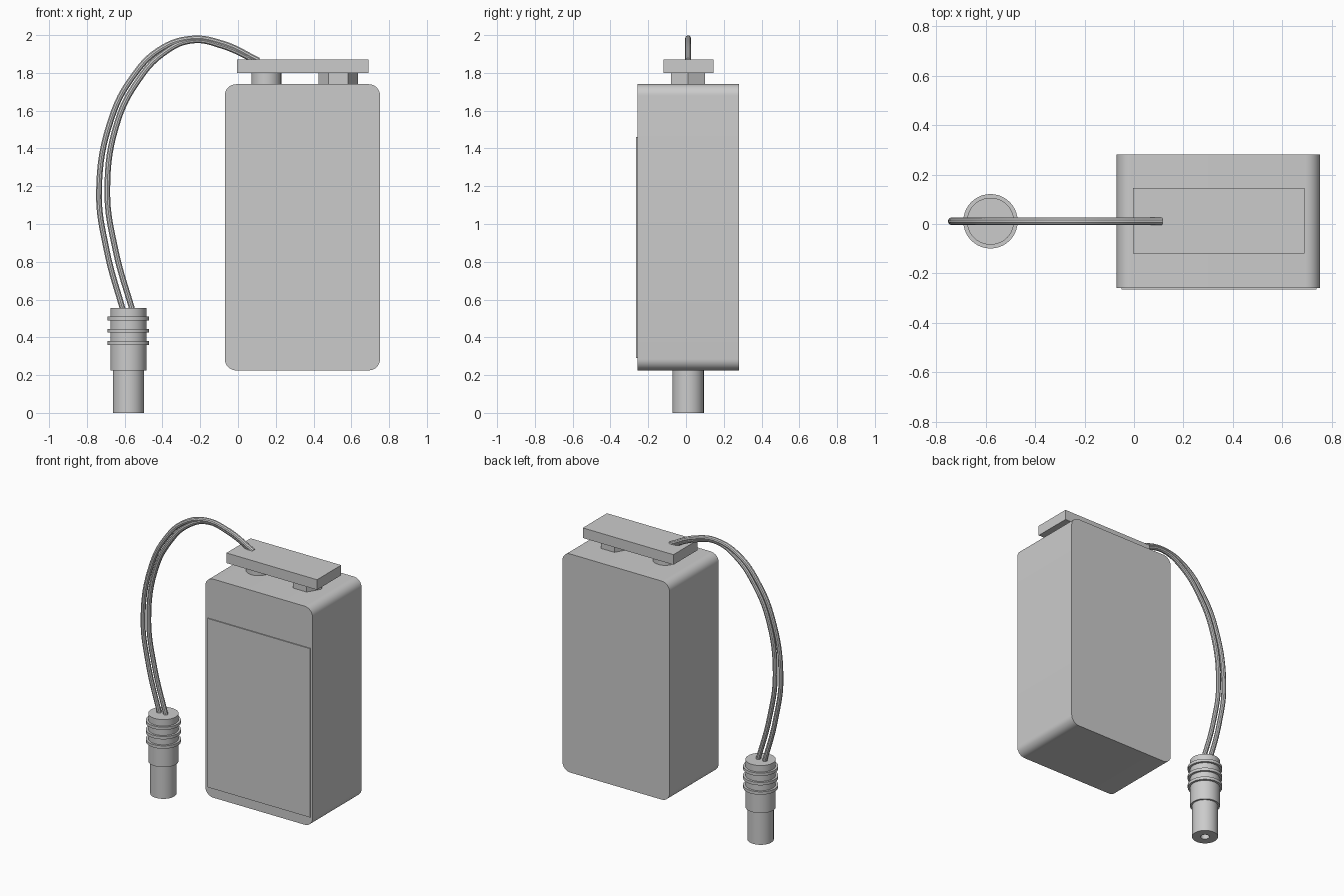
import bpy, bmesh, math

if "Cube" in bpy.data.objects:
    bpy.data.objects.remove(bpy.data.objects["Cube"])

grey = bpy.data.materials.new("plain_grey")
grey.diffuse_color = (0.6, 0.6, 0.6, 1)
grey.use_nodes = True
grey.node_tree.nodes["Principled BSDF"].inputs["Base Color"].default_value = grey.diffuse_color
AXIS_Y = 0.011  # shared depth of clip, wires and plug


def finish(name, bm, smooth=False):
    bmesh.ops.recalc_face_normals(bm, faces=bm.faces)
    me = bpy.data.meshes.new(name)
    bm.to_mesh(me)
    bm.free()
    ob = bpy.data.objects.new(name, me)
    bpy.context.collection.objects.link(ob)
    me.materials.append(grey)
    if smooth:
        smooth_shade(ob)
    return ob


def smooth_shade(ob):
    bpy.ops.object.select_all(action='DESELECT')
    ob.select_set(True)
    bpy.context.view_layer.objects.active = ob
    bpy.ops.object.shade_smooth_by_angle(angle=math.radians(35))


def box(name, lo, hi):
    bm = bmesh.new()
    bmesh.ops.create_cube(bm, size=1)
    for v in bm.verts:
        v.co = [(a + b) / 2 + c * (b - a) for a, b, c in zip(lo, hi, v.co)]
    return finish(name, bm)


def rounded_slab(name, x0, x1, z0, z1, y0, y1, r, steps=8):
    """Rounded rectangle in XZ, extruded along Y."""
    bm = bmesh.new()
    corners = [(x1 - r, z1 - r), (x0 + r, z1 - r), (x0 + r, z0 + r), (x1 - r, z0 + r)]
    pts = []
    for i, (cx, cz) in enumerate(corners):
        for s in range(steps + 1):
            a = math.pi / 2 * (i + s / steps)
            pts.append(bm.verts.new((cx + r * math.cos(a), y0, cz + r * math.sin(a))))
    face = bm.faces.new(pts)
    new = bmesh.ops.extrude_face_region(bm, geom=[face], use_keep_orig=True)["geom"]
    for v in new:
        if isinstance(v, bmesh.types.BMVert):
            v.co.y = y1
    return finish(name, bm, True)


def lathe(name, profile, cx, cy, sides):
    """Turn an (r, z) profile around a vertical axis."""
    bm = bmesh.new()
    vs = [bm.verts.new((r, 0, z)) for r, z in profile]
    es = [bm.edges.new(p) for p in zip(vs, vs[1:])]
    bmesh.ops.spin(bm, geom=vs + es, cent=(0, 0, 0), axis=(0, 0, 1),
                   angle=math.tau, steps=sides, use_merge=True)
    bmesh.ops.remove_doubles(bm, verts=bm.verts, dist=1e-5)
    bmesh.ops.translate(bm, verts=bm.verts, vec=(cx, cy, 0))
    return finish(name, bm, True)


def wire(name, pts, radius):
    cu = bpy.data.curves.new(name, 'CURVE')
    cu.dimensions = '3D'
    cu.bevel_depth = radius
    cu.bevel_resolution = 3
    cu.resolution_u = 8
    cu.use_fill_caps = True
    sp = cu.splines.new('BEZIER')
    sp.bezier_points.add(len(pts) - 1)
    for p, (x, z) in zip(sp.bezier_points, pts):
        p.co = (x, AXIS_Y, z)
        p.handle_left_type = p.handle_right_type = 'AUTO'
    ob = bpy.data.objects.new(name, cu)
    bpy.context.collection.objects.link(ob)
    cu.materials.append(grey)
    bpy.ops.object.select_all(action='DESELECT')
    ob.select_set(True)
    bpy.context.view_layer.objects.active = ob
    bpy.ops.object.convert(target='MESH')
    smooth_shade(bpy.context.object)


# Battery body and thin front label
rounded_slab("battery_body", -0.07, 0.752, 0.225, 1.74, -0.258, 0.28, 0.06)
box("front_label", (-0.05, -0.265, 0.29), (0.737, -0.25, 1.46))

# Round and hexagonal terminals, with the clip plate on top
for name, x, r, sides in (("round_terminal", 0.15, 0.079, 32), ("hex_terminal", 0.53, 0.104, 6)):
    lathe(name, [(0, 1.73), (r, 1.73), (r, 1.81), (0, 1.81)], x, AXIS_Y, sides)
box("clip_plate", (-0.005, -0.12, 1.80), (0.69, 0.145, 1.87))

# Pair of wires arching from the clip to the plug
wire("outer_wire", [(-0.605, 0.53), (-0.695, 0.86), (-0.736, 1.177), (-0.668, 1.565),
                    (-0.56, 1.775), (-0.42, 1.92), (-0.25, 1.981), (-0.08, 1.955),
                    (0.11, 1.865)], 0.016)
wire("inner_wire", [(-0.555, 0.53), (-0.648, 0.86), (-0.692, 1.177), (-0.635, 1.55),
                    (-0.53, 1.757), (-0.40, 1.9), (-0.245, 1.971), (-0.08, 1.942),
                    (0.105, 1.858)], 0.016)

# Barrel plug: hollow tip, sleeve and grip rings in one turned profile
plug = [(0, 0.2), (0.028, 0.2), (0.028, 0), (0.083, 0), (0.083, 0.225), (0.095, 0.225)]
for z in (0.36, 0.425, 0.49):
    plug += [(0.095, z), (0.11, z), (0.11, z + 0.02), (0.095, z + 0.02)]
plug += [(0.095, 0.555), (0, 0.555)]
lathe("barrel_plug", plug, -0.58, AXIS_Y, 40)
